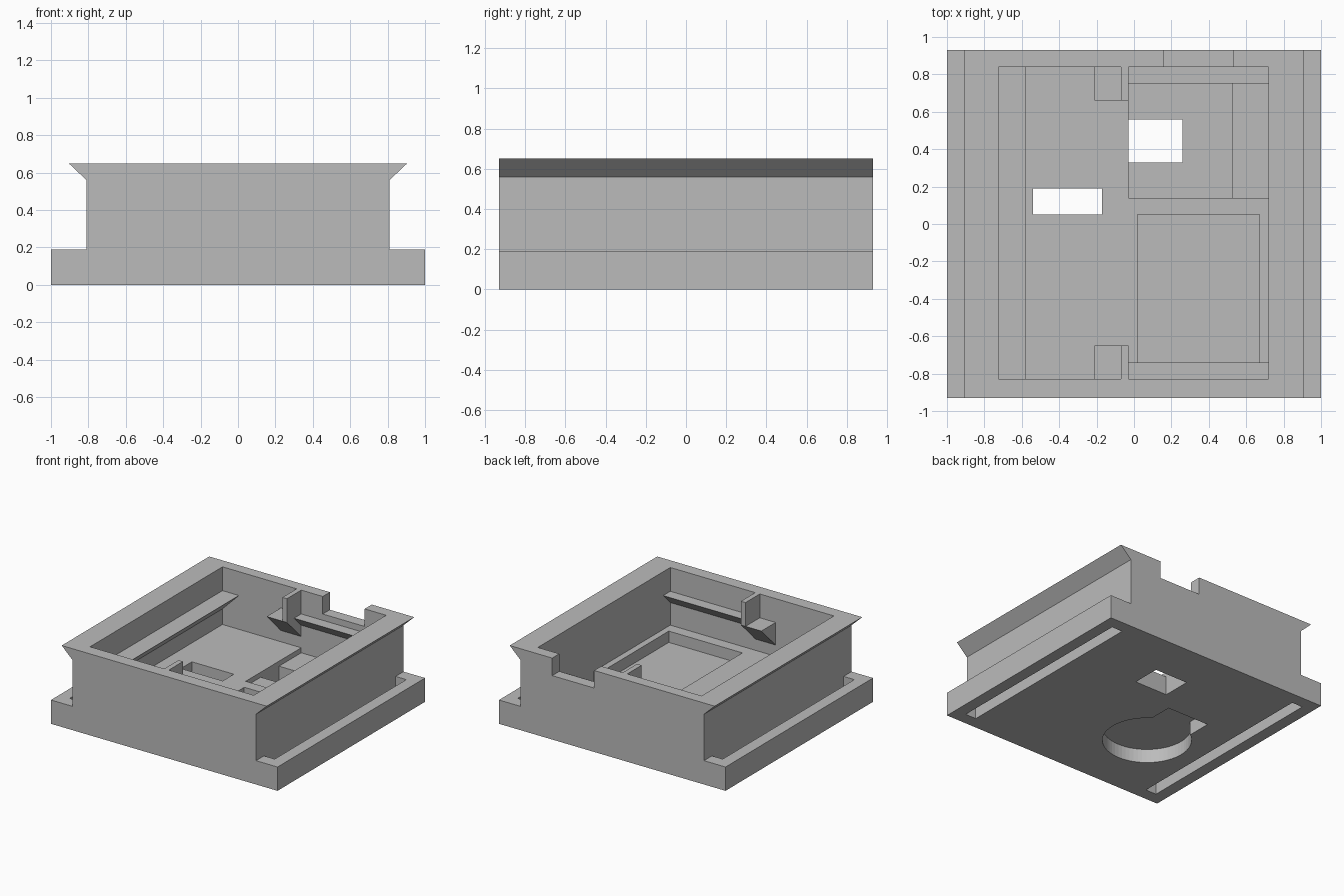
import bpy
import bmesh

cube = bpy.data.objects.get("Cube")
if cube:
    bpy.data.objects.remove(cube, do_unlink=True)

grey = bpy.data.materials.new("matte grey")
grey.use_nodes = True
grey.diffuse_color = (0.5, 0.5, 0.5, 1)
grey.node_tree.nodes["Principled BSDF"].inputs["Base Color"].default_value = (0.5, 0.5, 0.5, 1)

RIM, FLOOR, LEDGE = 0.65, 0.19, 0.46
BACK = 0.93


def add_object(name, bm):
    bmesh.ops.recalc_face_normals(bm, faces=bm.faces)
    mesh = bpy.data.meshes.new(name)
    bm.to_mesh(mesh)
    bm.free()
    mesh.materials.append(grey)
    obj = bpy.data.objects.new(name, mesh)
    bpy.context.collection.objects.link(obj)
    return obj


def prism(name, profile, axis, start, end):
    """Extrude a (horizontal, z) profile along x or y."""
    bm = bmesh.new()
    if axis == "y":
        points = [(h, start, z) for h, z in profile]
        move = (0, end - start, 0)
    else:
        points = [(start, h, z) for h, z in profile]
        move = (end - start, 0, 0)
    face = bm.faces.new([bm.verts.new(p) for p in points])
    grown = bmesh.ops.extrude_face_region(bm, geom=[face])["geom"]
    bmesh.ops.translate(bm, vec=move, verts=[v for v in grown if isinstance(v, bmesh.types.BMVert)])
    return add_object(name, bm)


def box(name, x0, x1, y0, y1, z0, z1):
    return prism(name, [(x0, z0), (x1, z0), (x1, z1), (x0, z1)], "y", y0, y1)


def cut(target, cutter):
    cutter.hide_render = True
    mod = target.modifiers.new("cut", "BOOLEAN")
    mod.operation = "DIFFERENCE"
    mod.solver = "EXACT"
    mod.object = cutter
    bpy.context.view_layer.objects.active = target
    bpy.ops.object.modifier_apply(modifier=mod.name)
    bpy.data.objects.remove(cutter, do_unlink=True)


def wedge(name, wall, edge, axis, start, end):
    """Flat-topped ledge with a 45 degree underside, rooted in a wall."""
    root = wall + (0.03 if wall > edge else -0.03)
    low = LEDGE - abs(wall - edge)
    profile = [(edge, LEDGE), (root, LEDGE), (root, low), (wall, low)]
    return prism(name, profile, axis, start, end)


# Housing: flanged foot, straight body and flared rim
half = [(1, 0), (1, FLOOR), (0.81, FLOOR), (0.81, 0.56), (0.905, RIM)]
outline = half + [(-x, z) for x, z in reversed(half)]
housing = prism("housing", outline, "y", -BACK, BACK)

# Main cavity, rear cable notch and floor recesses
cut(housing, box("cavity", -0.725, 0.72, -0.83, 0.84, FLOOR, 1))
cut(housing, box("rear_notch", 0.16, 0.53, 0.8, 1, 0.51, 1))
cut(housing, box("front_pocket", 0.02, 0.67, -0.74, 0.05, 0.1, 0.3))
cut(housing, box("rear_recess", -0.03, 0.72, 0.14, 0.84, 0.15, 0.3))
cut(housing, box("rear_trench", 0.53, 0.72, 0.14, 0.84, 0.1, 0.3))

# Openings through the floor
cut(housing, box("rear_window", -0.03, 0.26, 0.33, 0.56, -0.1, 0.3))
cut(housing, box("side_window", -0.54, -0.17, 0.05, 0.19, -0.1, 0.3))

# Slots through both flanges, tucked under the flare
for side in (-1, 1):
    x0, x1 = sorted((side * 0.81, side * 0.905))
    cut(housing, box("flange_slot", x0, x1, -0.83, 0.83, -0.1, 0.3))

# Round pocket under the floor with its channel to the side window
bm = bmesh.new()
bmesh.ops.create_cone(bm, cap_ends=True, segments=64, radius1=0.325, radius2=0.325, depth=0.22)
bmesh.ops.translate(bm, vec=(-0.35, -0.27, 0), verts=bm.verts)
cut(housing, add_object("round_pocket", bm))
cut(housing, box("pocket_channel", -0.54, -0.17, -0.27, 0.19, -0.1, 0.11))

# Side rail
wedge("side_rail", -0.725, -0.58, "y", -0.85, 0.86)

# Front and rear ledges, each with a bracket and a divider plate
for name, wall, ledge_edge, post_edge in (("front", -0.83, -0.74, -0.65), ("rear", 0.84, 0.75, 0.66)):
    wedge(name + "_ledge", wall, ledge_edge, "x", -0.03, 0.74)
    wedge(name + "_bracket", wall, post_edge, "x", -0.21, -0.03)
    y0, y1 = sorted((wall, post_edge))
    box(name + "_divider", -0.07, -0.03, y0, y1, LEDGE, RIM)
